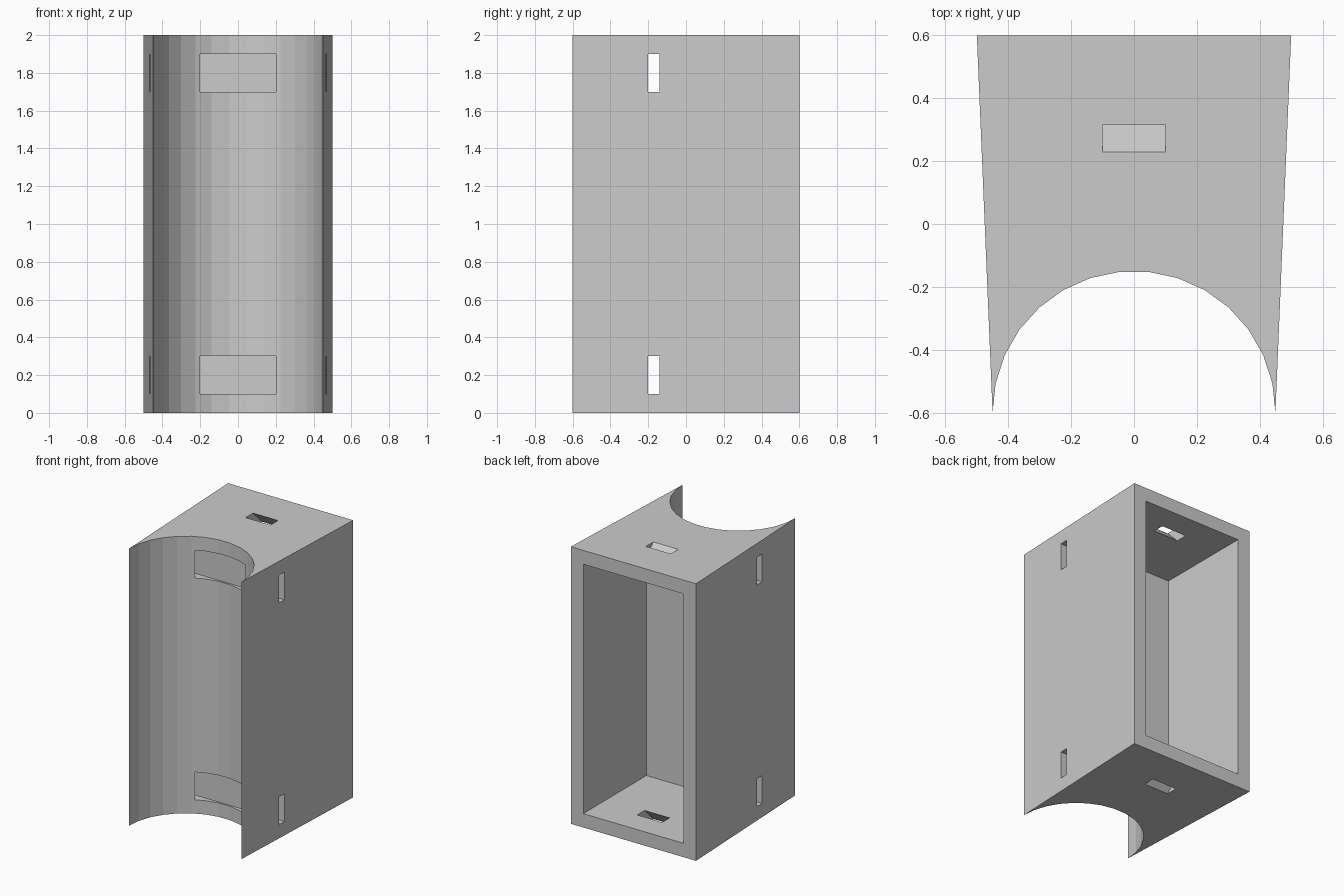
import bpy, bmesh, math
from mathutils import Matrix, Vector

cube = bpy.data.objects.get("Cube")
if cube:
    bpy.data.objects.remove(cube, do_unlink=True)

grey = bpy.data.materials.new("plain_grey")
grey.use_nodes = True
colour = (0.6, 0.6, 0.6, 1)
grey.diffuse_color = colour
grey.node_tree.nodes["Principled BSDF"].inputs["Base Color"].default_value = colour


def add_object(name, bm):
    bmesh.ops.recalc_face_normals(bm, faces=bm.faces)
    mesh = bpy.data.meshes.new(name)
    bm.to_mesh(mesh)
    bm.free()
    mesh.materials.append(grey)
    obj = bpy.data.objects.new(name, mesh)
    bpy.context.collection.objects.link(obj)
    return obj


def box_cutter(name, centre, size, tilt=0):
    bm = bmesh.new()
    matrix = (Matrix.Translation(centre) @ Matrix.Rotation(tilt, 4, "X")
              @ Matrix.Diagonal((*size, 1)))
    bmesh.ops.create_cube(bm, size=1, matrix=matrix)
    obj = add_object(name, bm)
    obj.hide_render = True
    return obj


# Tapered body with a half-round channel along the front
radius, steps = 0.45, 15
outline = [(-0.5, 0.6)]
for i in range(steps + 1):
    a = math.pi * (1 - i / steps)
    outline.append((radius * math.cos(a), -0.6 + radius * math.sin(a)))
outline.append((0.5, 0.6))
bm = bmesh.new()
base = bm.faces.new([bm.verts.new((x, y, 0)) for x, y in outline])
top = bmesh.ops.extrude_face_region(bm, geom=[base])["geom"]
bmesh.ops.translate(bm, vec=Vector((0, 0, 2)),
                    verts=[g for g in top if isinstance(g, bmesh.types.BMVert)])
body = add_object("hollow_body", bm)

# Open-backed cavity
cutters = [box_cutter("cavity_cutter", (0, 0.29, 1), (0.8, 0.82, 1.8))]

# Strap slots across the channel, and slanted slots through both ends
for side in (-1, 1):
    cutters.append(box_cutter("strap_slot_cutter", (0, -0.17, 1 + side * 0.8),
                              (1.4, 0.06, 0.2)))
    cutters.append(box_cutter("end_slot_cutter", (0, 0.322, 1 + side * 0.95),
                              (0.2, 0.06, 0.24), side * math.radians(45)))

bpy.context.view_layer.objects.active = body
for cutter in cutters:
    mod = body.modifiers.new(cutter.name, "BOOLEAN")
    mod.operation = "DIFFERENCE"
    mod.solver = "EXACT"
    mod.object = cutter
    bpy.ops.object.modifier_apply(modifier=mod.name)
    bpy.data.objects.remove(cutter, do_unlink=True)
